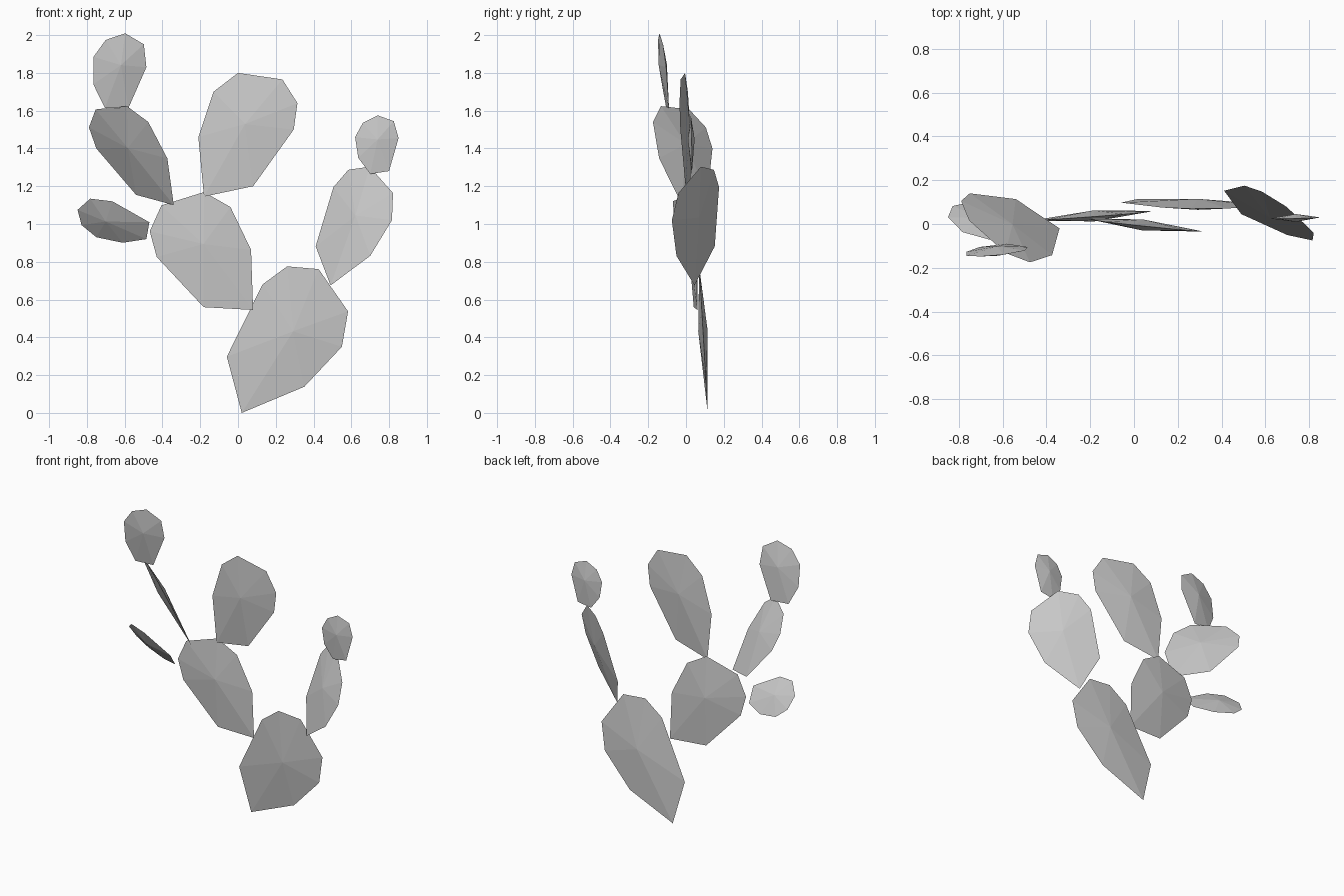
import bpy
from mathutils import Vector

cube = bpy.data.objects.get("Cube")
if cube:
    bpy.data.objects.remove(cube, do_unlink=True)

# One plain material for the whole plant
grey = bpy.data.materials.new("light_grey")
grey.use_nodes = True
colour = (0.6, 0.6, 0.6, 1)
grey.diffuse_color = colour
grey.node_tree.nodes["Principled BSDF"].inputs["Base Color"].default_value = colour

# Eight-sided outlines as fractions of the two span vectors; the last pair is the peak
LONG_PAD = [(0, 0), (.576, -.269), (1, 0), (1.016, .242), (.811, .599),
            (.273, 1.005), (0, 1), (-.132, .652), (.418, .426)]
ROUND_PAD = [(0, 0), (.465, -.375), (1, 0), (1.05, .41), (.73, .88),
             (.315, 1.08), (0, 1), (-.124, .56), (.5, .45)]


def pad(name, outline, root, span_a, span_b, half):
    """Flat lens: an outline in the plane of two spans with a peak on each side."""
    root, a, b = Vector(root), Vector(span_a), Vector(span_b)
    points = [root + a * u + b * v for u, v in outline]
    centre = points.pop()
    normal = a.cross(b).normalized()
    n = len(points)
    verts = points + [centre + normal * half, centre - normal * half]
    faces = []
    for i in range(n):
        j = (i + 1) % n
        faces += [(i, j, n), (j, i, n + 1)]
    mesh = bpy.data.meshes.new(name)
    mesh.from_pydata(verts, [], faces)
    mesh.materials.append(grey)
    mesh.update()
    obj = bpy.data.objects.new(name, mesh)
    bpy.context.collection.objects.link(obj)
    return obj


# Main stem pads
pad("base_pad", LONG_PAD, (.02, .115, 0), (.11, -.04, .68), (.53, -.02, .35), .025)
pad("right_stem_pad", LONG_PAD, (.08, .06, .545), (-.51, -.04, .28), (-.12, -.015, .545), .025)

# Branch pads
pad("centre_branch_pad", LONG_PAD, (-.18, .025, 1.145), (.475, -.055, .355), (.05, -.015, .555), .025)
pad("left_branch_pad", LONG_PAD, (.49, .045, .675), (.015, .13, .52), (.325, -.12, .345), .025)
pad("right_branch_pad", LONG_PAD, (-.34, -.02, 1.1), (-.41, .16, .3), (-.135, -.155, .44), .025)

# Young round pads
pad("right_side_bud", ROUND_PAD, (-.485, .01, .92), (-.18, -.08, .2), (-.265, .09, .01), .02)
pad("right_top_bud", ROUND_PAD, (-.705, -.105, 1.615), (.22, 0, .215), (-.06, -.04, .27), .022)
pad("left_top_bud", ROUND_PAD, (.7, .03, 1.265), (.15, 0, .19), (-.08, -.005, .195), .018)
